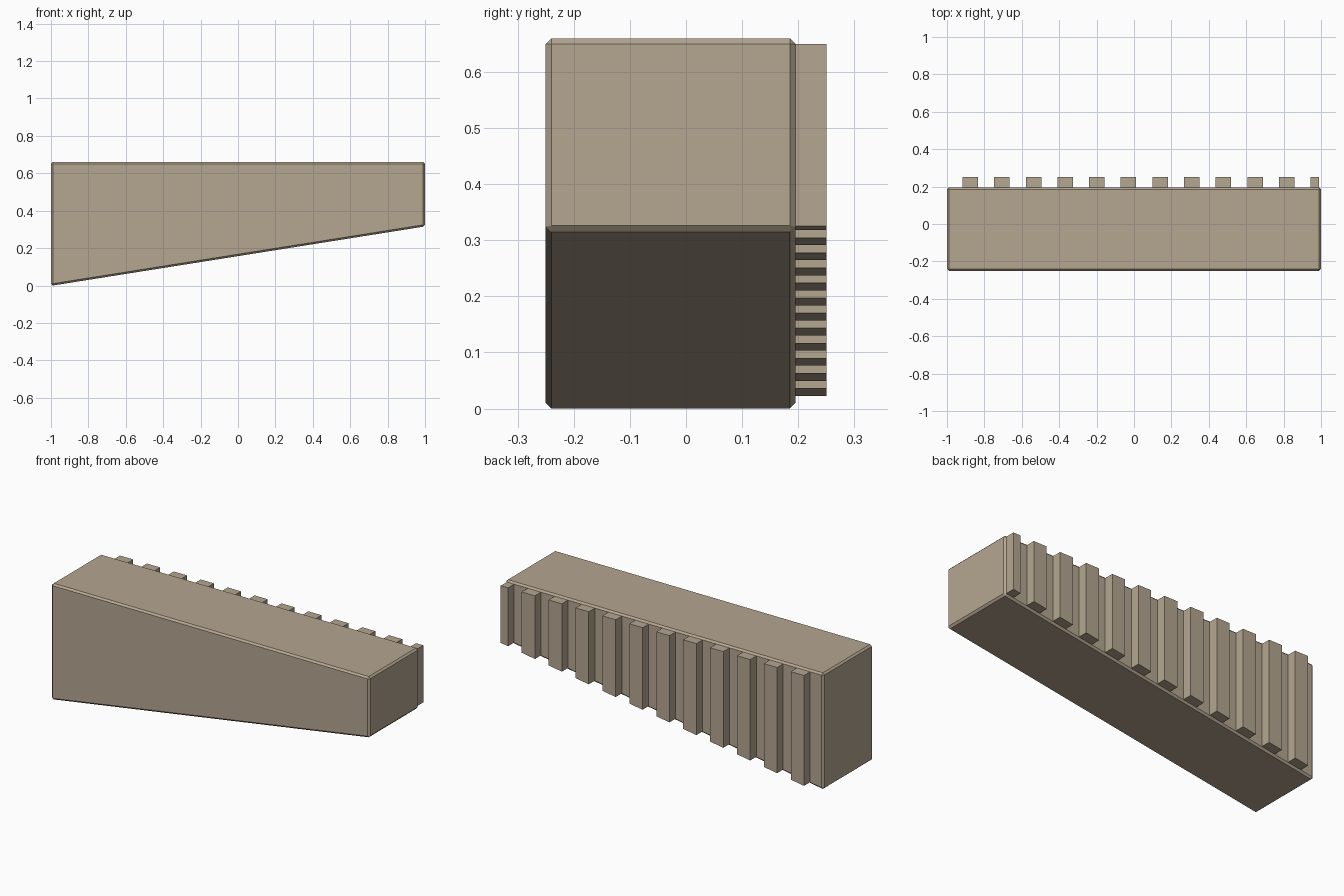
import bpy

if "Cube" in bpy.data.objects:
    bpy.data.objects.remove(bpy.data.objects["Cube"])

stone = bpy.data.materials.new("warm_tan_stone")
stone.diffuse_color = (0.46, 0.38, 0.28, 1)
stone.use_nodes = True
stone.node_tree.nodes["Principled BSDF"].inputs["Base Color"].default_value = stone.diffuse_color

X0, X1, TOP = -1.0, 1.0, 0.66
Z0, Z1 = -0.0015, 0.316      # height of the sloping underside at each end


def underside(x):
    return Z0 + (Z1 - Z0) * (x - X0) / (X1 - X0)


def wedge(name, xa, xb, ya, yb, lift, top):
    """Block with a flat top whose bottom follows the sloping underside."""
    profile = [(xa, underside(xa) + lift), (xb, underside(xb) + lift), (xb, top), (xa, top)]
    verts = [(x, y, z) for y in (ya, yb) for x, z in profile]
    faces = [(0, 1, 2, 3), (7, 6, 5, 4)]
    faces += [(i, i + 4, (i + 1) % 4 + 4, (i + 1) % 4) for i in range(4)]
    mesh = bpy.data.meshes.new(name)
    mesh.from_pydata(verts, [], faces)
    mesh.materials.append(stone)
    obj = bpy.data.objects.new(name, mesh)
    bpy.context.collection.objects.link(obj)
    return obj


# Main tapered block with a small chamfer on every edge
body = wedge("tapered_body", X0, X1, -0.25, 0.195, 0, TOP)
bevel = body.modifiers.new("chamfer", "BEVEL")
bevel.width = 0.01
bevel.segments = 1
bevel.limit_method = 'NONE'

# Row of upright ribs on the back, the last one cut off at the end
for i in range(12):
    x = -0.917 + i * 0.1692
    wedge(f"back_rib_{i + 1}", x, min(x + 0.083, 0.99), 0.185, 0.25, 0.011, 0.65)
